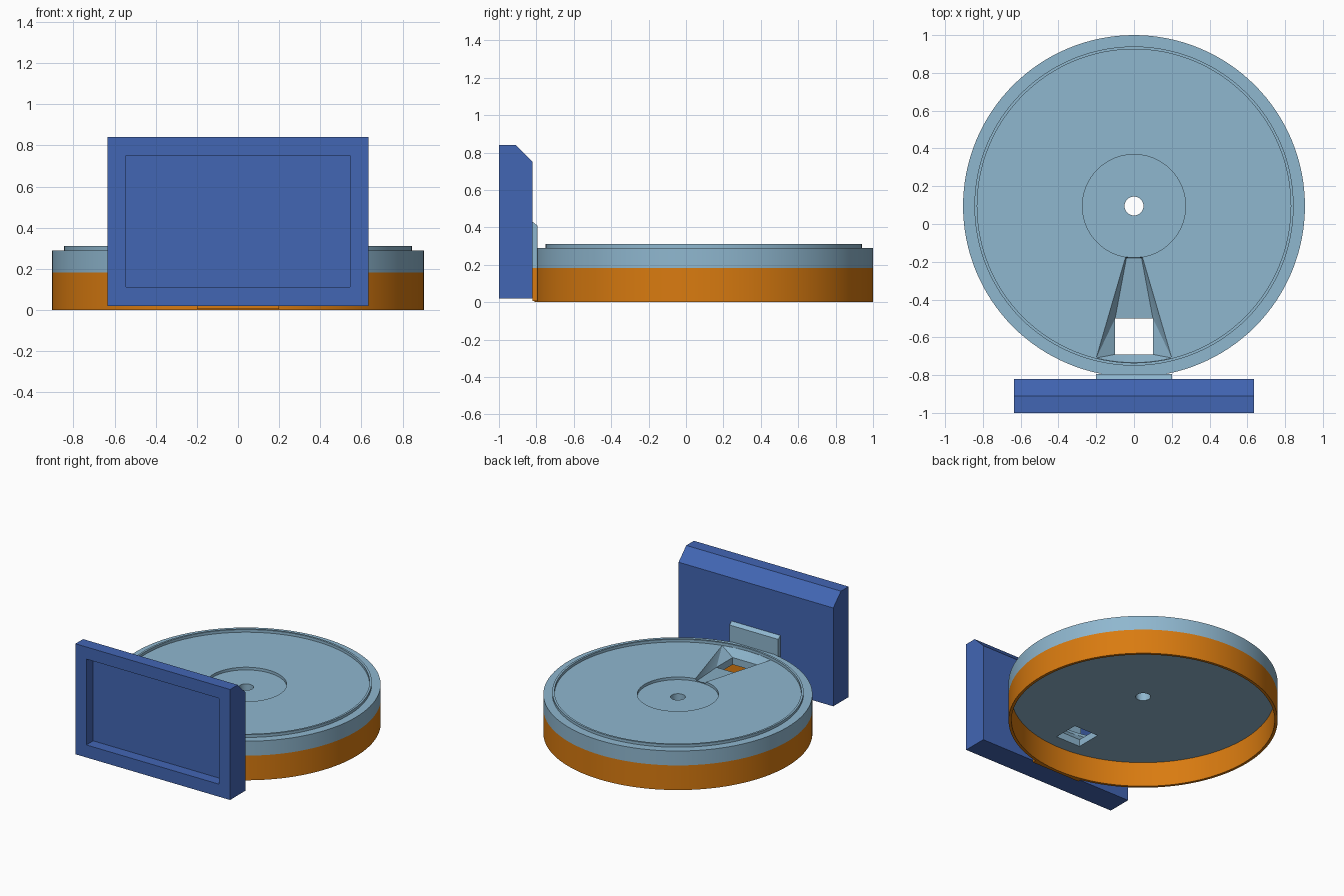
import bpy, bmesh, math

if "Cube" in bpy.data.objects:
    bpy.data.objects.remove(bpy.data.objects["Cube"])

CY = 0.095      # centre of the round base in y
SEG = 128


def material(name, rgb):
    m = bpy.data.materials.new(name)
    lin = [(c / 255 / 12.92) if c < 11 else ((c / 255 + 0.055) / 1.055) ** 2.4 for c in rgb]
    m.diffuse_color = (*lin, 1)
    m.use_nodes = True
    m.node_tree.nodes["Principled BSDF"].inputs["Base Color"].default_value = m.diffuse_color
    return m


PALE = material("pale blue", (143, 183, 207))
ORANGE = material("orange", (217, 123, 16))
BLUE = material("royal blue", (66, 102, 180))


def finish(name, bm, mat=None):
    bmesh.ops.recalc_face_normals(bm, faces=bm.faces)
    me = bpy.data.meshes.new(name)
    bm.to_mesh(me)
    bm.free()
    ob = bpy.data.objects.new(name, me)
    bpy.context.collection.objects.link(ob)
    if mat:
        me.materials.append(mat)
    return ob


def lathe(name, profile, mat):
    """Closed ring of (radius, z) points turned about the base axis."""
    bm = bmesh.new()
    rings = []
    for i in range(SEG):
        a = 2 * math.pi * i / SEG
        rings.append([bm.verts.new((r * math.sin(a), CY - r * math.cos(a), z)) for r, z in profile])
    n = len(profile)
    for i in range(SEG):
        p, q = rings[i], rings[(i + 1) % SEG]
        for j in range(n):
            k = (j + 1) % n
            bm.faces.new((p[j], q[j], q[k], p[k]))
    return finish(name, bm, mat)


def side_extrude(name, yz, half_width, mat=None):
    """Side outline of (y, z) points extruded across x."""
    bm = bmesh.new()
    a = [bm.verts.new((-half_width, y, z)) for y, z in yz]
    b = [bm.verts.new((half_width, y, z)) for y, z in yz]
    bm.faces.new(a)
    bm.faces.new(b[::-1])
    for i in range(len(yz)):
        j = (i + 1) % len(yz)
        bm.faces.new((a[i], b[i], b[j], a[j]))
    return finish(name, bm, mat)


def cut(ob, cutter):
    cutter.hide_render = True
    mod = ob.modifiers.new("cut", 'BOOLEAN')
    mod.operation = 'DIFFERENCE'
    mod.solver = 'EXACT'
    mod.object = cutter
    bpy.context.view_layer.update()
    ev = ob.evaluated_get(bpy.context.evaluated_depsgraph_get())
    me = bpy.data.meshes.new_from_object(ev)
    ob.modifiers.clear()
    ob.data = me
    bpy.data.objects.remove(cutter)


def smooth(ob):
    bpy.ops.object.select_all(action='DESELECT')
    ob.select_set(True)
    bpy.context.view_layer.objects.active = ob
    bpy.ops.object.shade_smooth_by_angle(angle=math.radians(25))


# Lower skirt, open underneath
skirt = lathe("lower_skirt", [(0.885, 0), (0.905, 0), (0.905, 0.183), (0.885, 0.183)], ORANGE)

# Top plate with raised lip, sunken hub and centre hole
plate = lathe("top_plate", [
    (0.05, 0.183), (0.905, 0.183), (0.905, 0.29), (0.845, 0.29), (0.845, 0.31),
    (0.83, 0.31), (0.83, 0.29), (0.273, 0.29), (0.273, 0.27), (0.05, 0.27)], PALE)

# Funnel-shaped chute running from the hub to the lip
bm = bmesh.new()
outline = [(-0.043, -0.17), (0.043, -0.17)]
for i in range(9):
    x = 0.2 - 0.05 * i
    outline.append((x, CY - math.sqrt(0.829 ** 2 - x * x)))
for x, y in outline:
    for z in (0.29, 0.3):
        bm.verts.new((x, y, z))
for s in (-1, 1):
    for x, y, z in ((0.04, -0.18, 0.271), (0.1, -0.5, 0.235), (0.1, -0.69, 0.235)):
        bm.verts.new((s * x, y, z))
hull = bmesh.ops.convex_hull(bm, input=bm.verts)
bmesh.ops.delete(bm, geom=[v for v in bm.verts if not v.link_faces], context='VERTS')
cut(plate, finish("chute_cutter", bm))

# Square outlet at the bottom of the chute
cut(plate, side_extrude("outlet_cutter", [(-0.69, 0.1), (-0.5, 0.1), (-0.5, 0.245), (-0.69, 0.245)], 0.1))

for ob in (skirt, plate):
    smooth(ob)

# Bracket joining base and panel
side_extrude("upper_bracket", [(-0.82, 0.183), (-0.795, 0.183), (-0.795, 0.41), (-0.82, 0.43)], 0.2, PALE)
side_extrude("lower_bracket", [(-0.82, 0.005), (-0.795, 0.005), (-0.795, 0.183), (-0.82, 0.183)], 0.2, ORANGE)

# Upright panel with chamfered back edge and recessed face
panel = side_extrude("display_panel", [
    (-1, 0.02), (-0.82, 0.02), (-0.82, 0.75), (-0.91, 0.84), (-1, 0.84)], 0.635, BLUE)
cut(panel, side_extrude("recess_cutter", [
    (-1.1, 0.113), (-0.92, 0.113), (-0.92, 0.75), (-1.1, 0.75)], 0.545))
